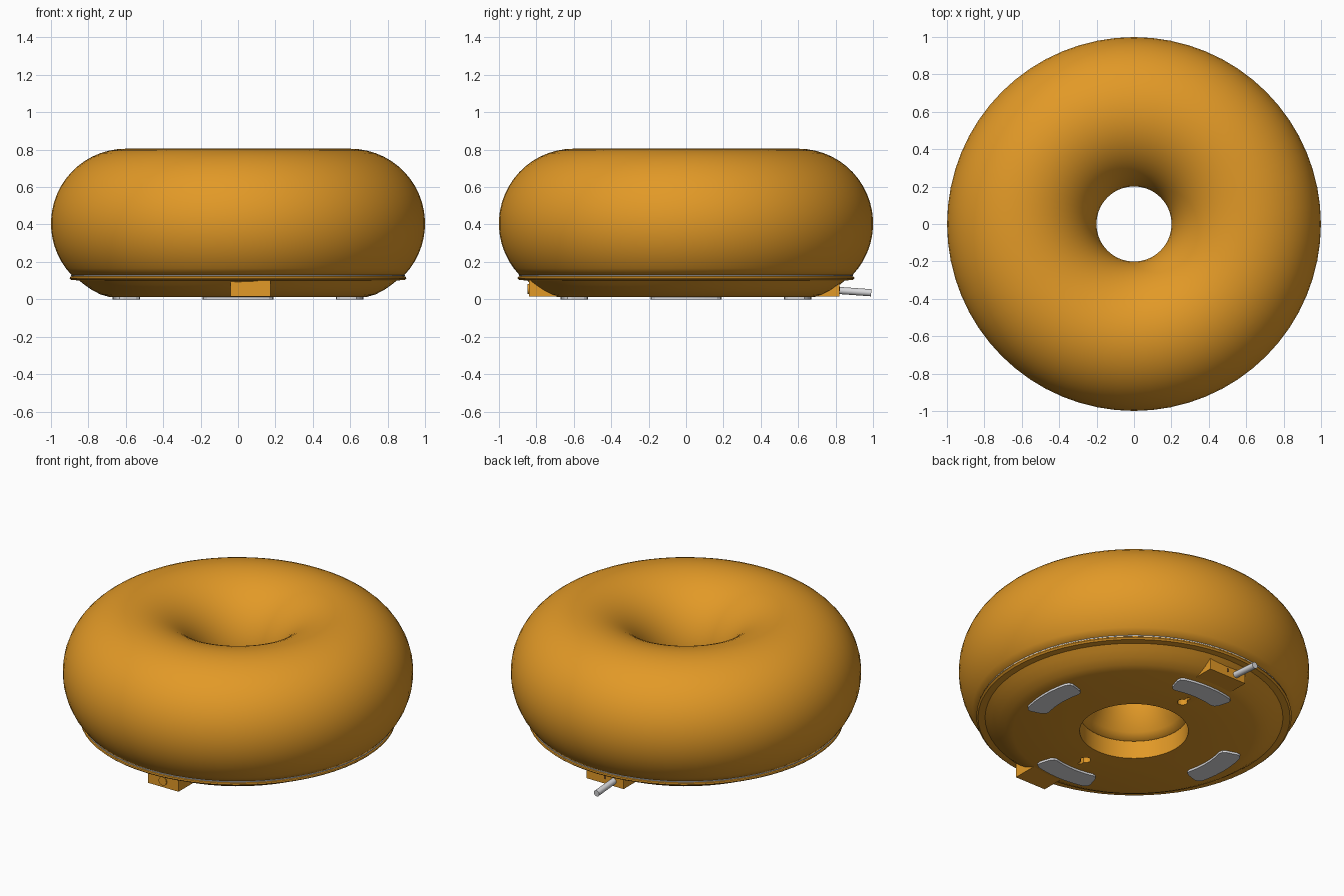
import bpy, bmesh, math
from mathutils import Matrix, Vector

if "Cube" in bpy.data.objects:
    bpy.data.objects.remove(bpy.data.objects["Cube"])


def material(name, rgb):
    m = bpy.data.materials.new(name)
    m.diffuse_color = (*rgb, 1)
    m.use_nodes = True
    m.node_tree.nodes["Principled BSDF"].inputs["Base Color"].default_value = m.diffuse_color
    return m


ORANGE = material("warm orange", (0.76, 0.32, 0.02))
GREY = material("light grey", (0.70, 0.70, 0.72))
DARK = material("dark socket", (0.12, 0.05, 0.01))


def finish(name, bm, mat, angle=None):
    bmesh.ops.recalc_face_normals(bm, faces=bm.faces)
    me = bpy.data.meshes.new(name)
    bm.to_mesh(me)
    bm.free()
    ob = bpy.data.objects.new(name, me)
    bpy.context.collection.objects.link(ob)
    me.materials.append(mat)
    if angle:
        bpy.ops.object.select_all(action='DESELECT')
        ob.select_set(True)
        bpy.context.view_layer.objects.active = ob
        bpy.ops.object.shade_smooth_by_angle(angle=math.radians(angle))
    return ob


def lathe(name, profile, mat, n=64, angle=30):
    """Closed (r, z) profile turned around z."""
    bm = bmesh.new()
    rings = [[bm.verts.new((r * math.cos(2 * math.pi * i / n), r * math.sin(2 * math.pi * i / n), z))
              for r, z in profile] for i in range(n)]
    k = len(profile)
    for i in range(n):
        a, b = rings[i], rings[(i + 1) % n]
        for j in range(k):
            bm.faces.new((a[j], b[j], b[(j + 1) % k], a[(j + 1) % k]))
    return finish(name, bm, mat, angle)


def box(name, lo, hi, mat):
    bm = bmesh.new()
    bmesh.ops.create_cube(bm, size=1)
    for v in bm.verts:
        v.co = [(l + h) / 2 + c * (h - l) for l, h, c in zip(lo, hi, v.co)]
    return finish(name, bm, mat)


def rod(name, a, b, r, mat, n=20):
    a, b = Vector(a), Vector(b)
    bm = bmesh.new()
    rot = (b - a).to_track_quat('Z', 'Y').to_matrix().to_4x4()
    bmesh.ops.create_cone(bm, cap_ends=True, segments=n, radius1=r, radius2=r, depth=(b - a).length,
                          matrix=Matrix.Translation((a + b) / 2) @ rot)
    return finish(name, bm, mat, 40)


def prism(name, outline, z0, z1, mat):
    bm = bmesh.new()
    f = bm.faces.new([bm.verts.new((x, y, z0)) for x, y in outline])
    ext = bmesh.ops.extrude_face_region(bm, geom=[f])
    for v in ext["geom"]:
        if isinstance(v, bmesh.types.BMVert):
            v.co.z = z1
    return finish(name, bm, mat)


# ring-shaped shade
shade = []
for i in range(41):
    t = math.radians(-43.4 + 266.8 * i / 40)
    shade.append((0.6 + 0.4 * math.cos(t), 0.405 + 0.4 * math.sin(t)))
lathe("ring_shade", shade, ORANGE, angle=50)

# base dish with rolled lip
base = lathe("base_dish", [(0.31, 0.013), (0.31, 0.125), (0.885, 0.125), (0.898, 0.12), (0.9, 0.112),
                           (0.89, 0.103), (0.85, 0.101), (0.82, 0.077), (0.78, 0.049),
                           (0.735, 0.026), (0.69, 0.013)], ORANGE)
# gasket between shade and base
lathe("seam_gasket", [(0.86, 0.124), (0.893, 0.124), (0.893, 0.13), (0.86, 0.13)], GREY)

# keyhole hanging slots cut in the underside
for label, s in (("front", -1), ("back", 1)):
    pts = [(0.009, s * 0.49), (-0.009, s * 0.49)]
    pts += [(-0.03 * math.sin(t), s * (0.43 + 0.03 * math.cos(t)))
            for t in [math.radians(18 + 324 * i / 16) for i in range(17)]]
    cut = prism(label + "_keyhole_cutter", pts, -0.02, 0.06, ORANGE)
    cut.hide_render = True
    cut.hide_set(True)
    mod = base.modifiers.new(label + "_keyhole", 'BOOLEAN')
    mod.operation = 'DIFFERENCE'
    mod.object = cut
    mod.solver = 'EXACT'

# four curved feet with rounded ends
for i in range(4):
    mid = math.pi / 2 * i
    half, r0, r1, c = 0.30, 0.54, 0.67, 0.03
    polar = [(r1, -half + 0.05 + (2 * half - 0.1) * k / 10) for k in range(11)]
    polar += [(r1 - 0.01, half - 0.015), (r1 - c, half), (r0 + c, half), (r0 + 0.01, half - 0.015)]
    polar += [(r0, half - 0.05 - (2 * half - 0.1) * k / 10) for k in range(11)]
    polar += [(r0 + 0.01, -half + 0.015), (r0 + c, -half), (r1 - c, -half), (r1 - 0.01, -half + 0.015)]
    prism("foot_%d" % (i + 1), [(r * math.cos(mid + a), r * math.sin(mid + a)) for r, a in polar],
          0.0, 0.016, GREY)

# front switch housing and button
box("front_switch_housing", (-0.04, -0.84, 0.016), (0.174, -0.6, 0.104), ORANGE)
rod("switch_button", (0.067, -0.82, 0.056), (0.067, -0.847, 0.056), 0.027, ORANGE)

# back cable housing, socket and cable
box("back_cable_housing", (-0.14, 0.6, 0.016), (0.12, 0.82, 0.104), ORANGE)
box("cable_socket", (-0.018, 0.815, 0.045), (-0.004, 0.822, 0.068), DARK)
rod("cable", (-0.07, 0.78, 0.05), (-0.07, 0.99, 0.035), 0.019, GREY)
